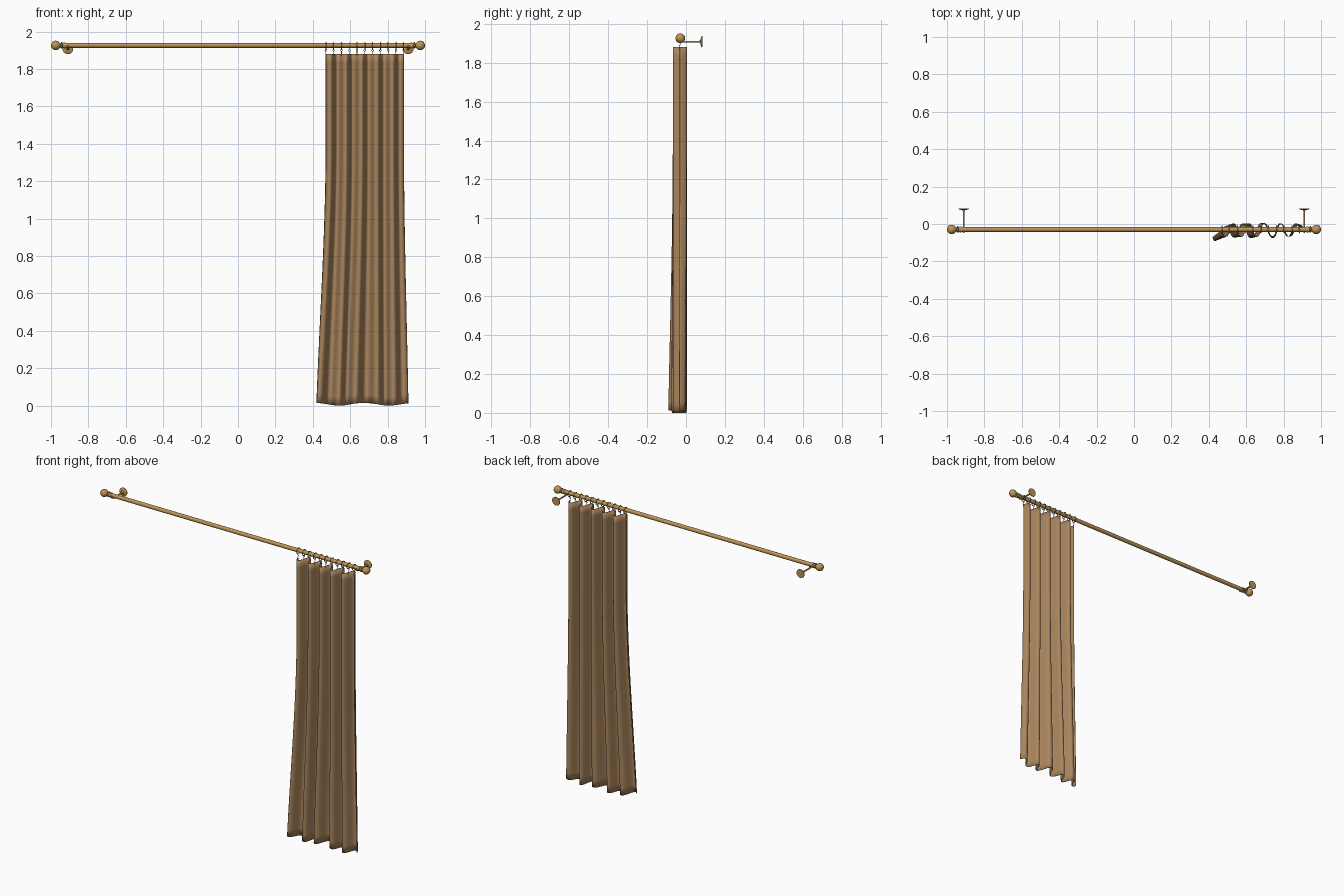
import bpy, bmesh, math
from mathutils import Vector, Matrix

if "Cube" in bpy.data.objects:
    bpy.data.objects.remove(bpy.data.objects["Cube"])

def mat(name, c):
    m = bpy.data.materials.new(name)
    m.diffuse_color = (*c, 1)
    m.use_nodes = True
    m.node_tree.nodes["Principled BSDF"].inputs["Base Color"].default_value = m.diffuse_color
    return m

BRASS = mat("brass", (0.50, 0.30, 0.09))
CLOTH = mat("brown cloth", (0.40, 0.235, 0.11))
STEEL = mat("steel", (0.40, 0.38, 0.34))
RY, RZ = -0.029, 1.926          # rod axis

def finish(name, bm, m, angle=40):
    me = bpy.data.meshes.new(name)
    bm.normal_update()
    bm.to_mesh(me)
    bm.free()
    ob = bpy.data.objects.new(name, me)
    bpy.context.collection.objects.link(ob)
    me.materials.append(m)
    bpy.ops.object.select_all(action='DESELECT')
    ob.select_set(True)
    bpy.context.view_layer.objects.active = ob
    bpy.ops.object.shade_smooth_by_angle(angle=math.radians(angle))
    return ob

def lathe(name, prof, origin, axis, m, seg=24):
    """Revolve (distance along axis, radius) points about an axis."""
    bm = bmesh.new()
    vs = [bm.verts.new((r, 0, d)) for d, r in prof]
    es = [bm.edges.new(p) for p in zip(vs, vs[1:])]
    bmesh.ops.spin(bm, geom=vs + es, cent=(0, 0, 0), axis=(0, 0, 1),
                   angle=2 * math.pi, steps=seg, use_merge=True)
    bmesh.ops.remove_doubles(bm, verts=bm.verts, dist=1e-6)
    bmesh.ops.recalc_face_normals(bm, faces=bm.faces)
    q = Vector((0, 0, 1)).rotation_difference(Vector(axis)).to_matrix().to_4x4()
    bm.transform(Matrix.Translation(origin) @ q)
    return finish(name, bm, m)

def wire(name, pts, r, m, cyclic=False):
    cu = bpy.data.curves.new(name, 'CURVE')
    cu.dimensions = '3D'
    cu.bevel_depth, cu.bevel_resolution, cu.use_fill_caps = r, 2, True
    sp = cu.splines.new('POLY')
    sp.points.add(len(pts) - 1)
    for p, c in zip(sp.points, pts):
        p.co = (*c, 1)
    sp.use_cyclic_u = cyclic
    sp.use_smooth = True
    cu.materials.append(m)
    ob = bpy.data.objects.new(name, cu)
    bpy.context.collection.objects.link(ob)
    return ob

# rod
lathe("rod", [(-0.945, 0), (-0.945, 0.013), (0.945, 0.013), (0.945, 0)],
      (0, RY, RZ), (1, 0, 0), BRASS)

# finials and wall brackets, mirrored
BR = 0.025
ball = [(0.975 - BR * math.cos(a), BR * math.sin(a))
        for a in (math.radians(35 + 145 * i / 14) for i in range(15))]
ball[-1] = (1.0, 0)
finial = [(0.922, 0), (0.922, 0.016), (0.932, 0.016), (0.934, 0.012),
          (0.938, 0.012), (0.94, 0.017), (0.946, 0.017), (0.949, 0.01)] + ball
plate = [(0, 0), (0, 0.028), (0.003, 0.029), (0.007, 0.022), (0.010, 0.008),
         (0.016, 0.005), (0.112, 0.005), (0.112, 0)]
for s, side in ((-1, "left"), (1, "right")):
    lathe(side + "_finial", finial, (0, RY, RZ), (s, 0, 0), BRASS)
    lathe(side + "_bracket", plate, (s * 0.91, 0.084, 1.908), (0, -1, 0), BRASS)
    cradle = [(s * 0.91, RY + 0.016 * math.cos(a), RZ + 0.016 * math.sin(a))
              for a in (math.pi + math.pi * i / 12 for i in range(13))]
    wire(side + "_cradle", cradle, 0.004, BRASS)

# curtain: five pleats that sway to the left lower down
X0, W, TOP = 0.470, 0.416, 1.88

def cloth(u, z):
    t = min(max((1.4 - z) / 1.4, 0), 1)
    t = t * t * (2 - t)
    e = u * u * (3 - 2 * u)
    x = X0 + W * u + t * (-0.045 + 0.064 * e - 0.015 * math.sin(math.pi * u) * (1 - u))
    ph = 2 * math.pi * 5 * u + math.pi
    s = math.sin(ph)
    amp = 0.036 * (1 - 0.15 * t * math.sin(7 * u + 1))
    y = -0.032 + amp * (s + 0.08 * math.sin(3 * ph)) / 0.96
    y += t * (-0.035 * (1 - u) ** 8 - 0.003)
    x += t * 0.006 * math.cos(ph * 0.5 + 1)
    return Vector((x, y, z))

NU, NV = 160, 40
bm = bmesh.new()
grid = []
for j in range(NV + 1):
    row = []
    for i in range(NU + 1):
        u = i / NU
        hem = 0.007 + 0.007 * math.sin(12 * u + 1.5)
        z = hem + (TOP - hem) * j / NV
        p = cloth(u, z)
        p.z = z
        row.append(bm.verts.new(p))
    grid.append(row)
for j in range(NV):
    for i in range(NU):
        bm.faces.new((grid[j][i], grid[j][i + 1], grid[j + 1][i + 1], grid[j + 1][i]))
curtain = finish("curtain", bm, CLOTH, 60)
sol = curtain.modifiers.new("thickness", 'SOLIDIFY')
sol.thickness, sol.offset = 0.003, 0

# rings round the rod, each with a hook down to the cloth
for k in range(11):
    u = k / 10
    p = cloth(u, TOP)
    cz = RZ - 0.003
    ring = [(p.x, RY + 0.019 * math.cos(a), cz + 0.019 * math.sin(a))
            for a in (2 * math.pi * i / 24 for i in range(24))]
    wire(f"ring_{k + 1}", ring, 0.0025, BRASS, True)
    eye = [(p.x + 0.005 * math.cos(a), RY, 1.899 + 0.005 * math.sin(a))
           for a in (2 * math.pi * i / 12 for i in range(12))]
    wire(f"eye_{k + 1}", eye, 0.0015, STEEL, True)
    wire(f"hook_{k + 1}", [(p.x, RY, 1.896), (p.x, RY - 0.004, 1.889),
                           (p.x, p.y - 0.003, 1.878), (p.x, p.y - 0.003, 1.868)],
         0.0016, STEEL)
